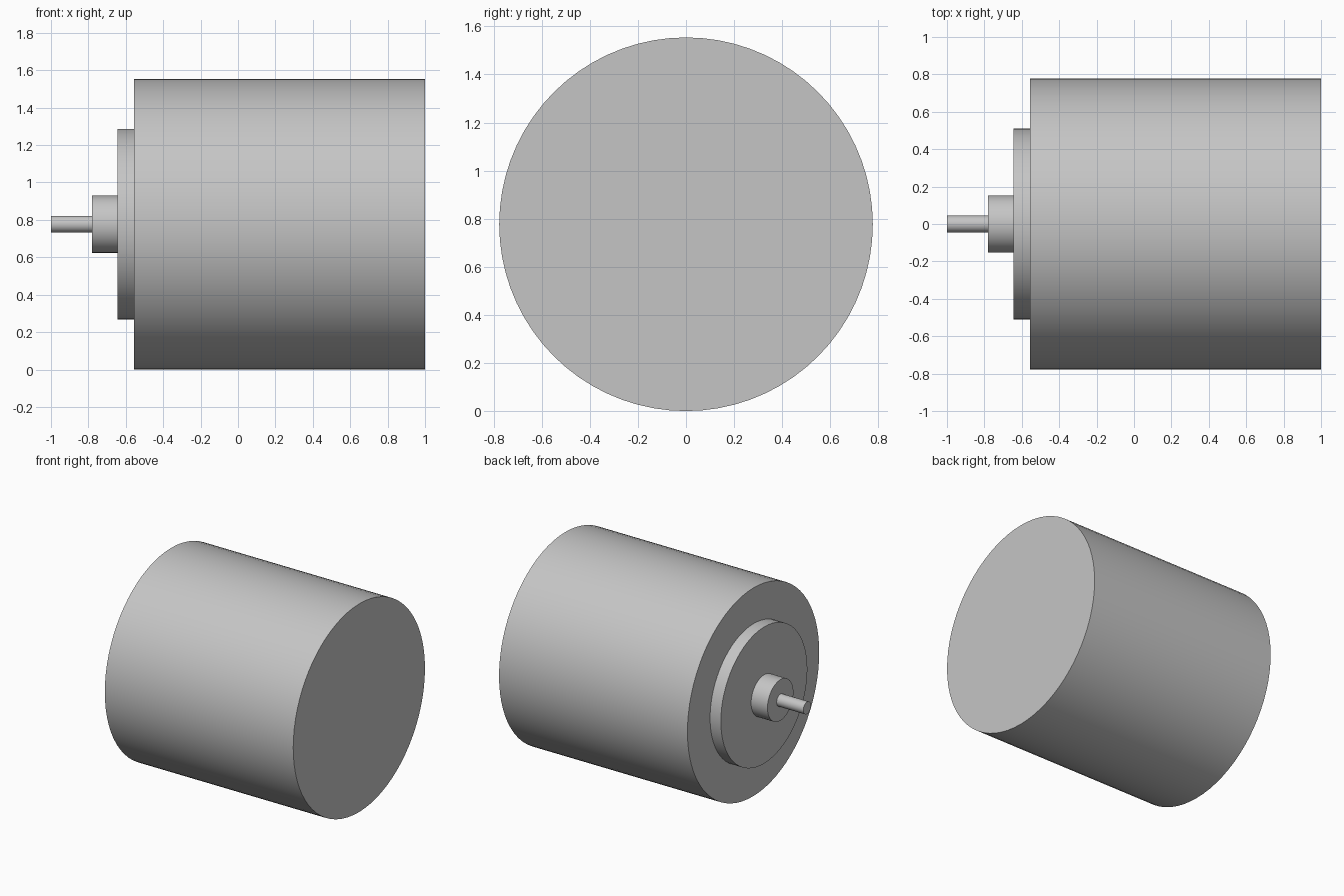
import bpy
import math

cube = bpy.data.objects.get("Cube")
if cube:
    bpy.data.objects.remove(cube, do_unlink=True)

# Single plain grey finish
grey = bpy.data.materials.new("light_grey_metal")
grey.use_nodes = True
colour = (0.56, 0.56, 0.56, 1)
grey.diffuse_color = colour
grey.node_tree.nodes["Principled BSDF"].inputs["Base Color"].default_value = colour

BODY_RADIUS = 0.777


def turned_part(name, x_start, x_end, radius, sides=64):
    """Cylinder along x, sharing the motor's centre line."""
    bpy.ops.mesh.primitive_cylinder_add(
        vertices=sides, radius=radius, depth=x_end - x_start,
        location=((x_start + x_end) / 2, 0, BODY_RADIUS),
        rotation=(0, math.pi / 2, 0))
    part = bpy.context.object
    part.name = name
    part.data.materials.append(grey)
    bpy.ops.object.shade_smooth_by_angle(angle=math.radians(30))
    return part


# Stepped parts from the large can to the thin output shaft
turned_part("motor_body", -0.556, 1.0, BODY_RADIUS, 72)
turned_part("front_flange", -0.645, -0.556, 0.51)
turned_part("bearing_boss", -0.78, -0.645, 0.153, 48)
turned_part("output_shaft", -1.0, -0.78, 0.045, 32)
